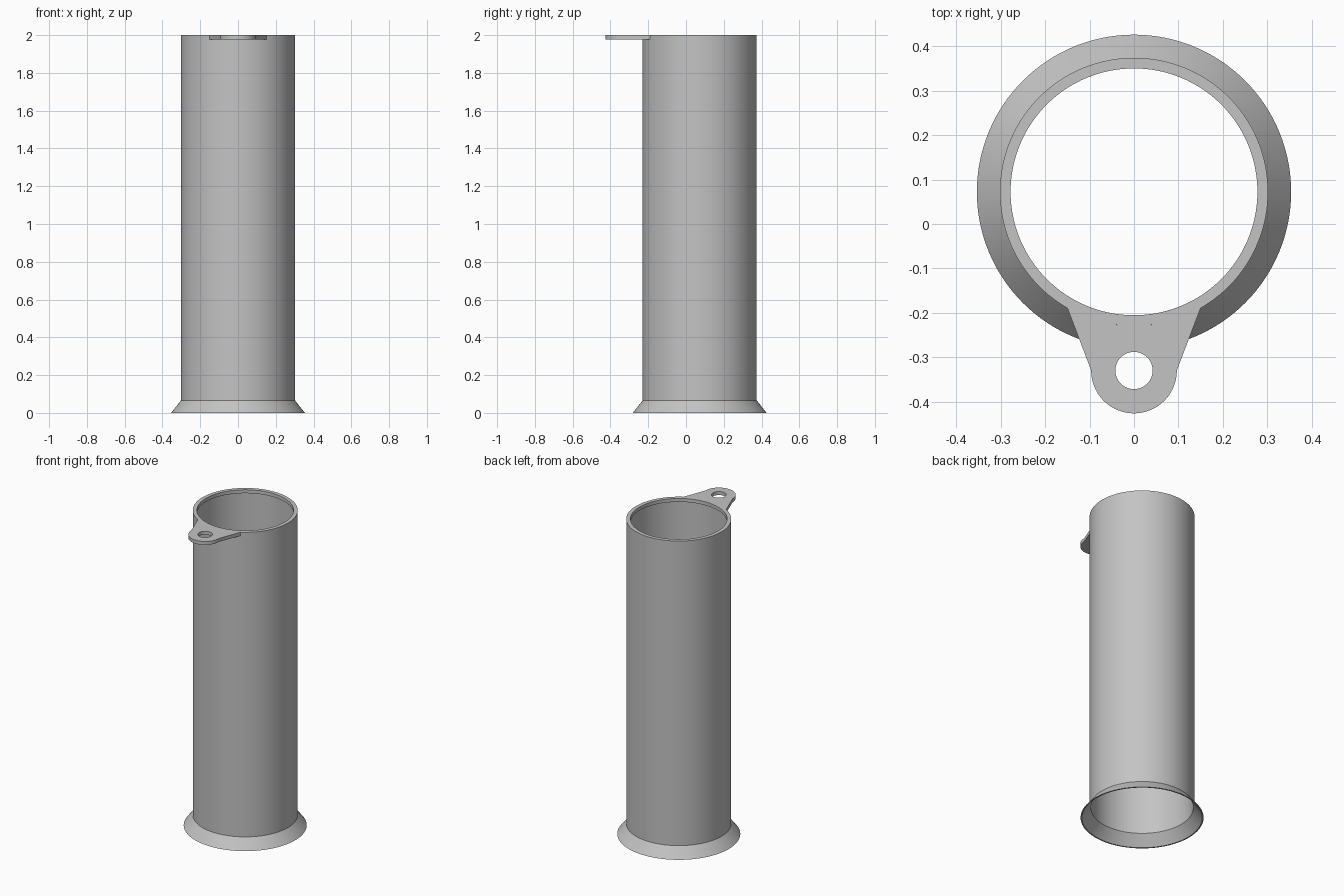
import bpy, bmesh
from math import sin, cos, pi, asin, atan2

if "Cube" in bpy.data.objects:
    bpy.data.objects.remove(bpy.data.objects["Cube"])

CY = 0.0725      # tube axis
SEG = 128
TOP, THICK = 2.0, 0.022
R_OUT = 0.302

grey = bpy.data.materials.new("light grey")
grey.use_nodes = True
colour = (0.55, 0.55, 0.55, 1)
grey.diffuse_color = colour
grey.node_tree.nodes["Principled BSDF"].inputs["Base Color"].default_value = colour


def finish(name, bm):
    bmesh.ops.recalc_face_normals(bm, faces=bm.faces)
    mesh = bpy.data.meshes.new(name)
    bm.to_mesh(mesh)
    bm.free()
    mesh.materials.append(grey)
    obj = bpy.data.objects.new(name, mesh)
    bpy.context.collection.objects.link(obj)
    bpy.ops.object.select_all(action='DESELECT')
    obj.select_set(True)
    bpy.context.view_layer.objects.active = obj
    bpy.ops.object.shade_smooth_by_angle(angle=pi / 6)
    return obj


def lathe(name, profile):
    """Revolve a closed (radius, height) profile round the tube axis."""
    bm = bmesh.new()
    rings = [[bm.verts.new((r * cos(2 * pi * i / SEG), CY + r * sin(2 * pi * i / SEG), z))
              for i in range(SEG)] for r, z in profile]
    for a, b in zip(rings, rings[1:] + rings[:1]):
        for i in range(SEG):
            j = (i + 1) % SEG
            bm.faces.new((a[i], a[j], b[j], b[i]))
    return finish(name, bm)


# Thin-walled tube with a flared foot and an inward lip at the mouth
lathe("flared_tube", [
    (0.354, 0), (R_OUT, 0.066), (R_OUT, TOP), (0.278, TOP),
    (0.278, TOP - THICK), (0.295, TOP - THICK), (0.295, 0.066), (0.346, 0)])

# Hanging tab: tapered sides, round end, one hole
HY, R_END, R_HOLE = -0.33, 0.0965, 0.042
half = asin(0.15 / R_OUT)
N = 48
outline = [(R_END * cos(-pi * i / N), HY + R_END * sin(-pi * i / N)) for i in range(N + 1)]
outline += [(R_OUT * sin(a), CY - R_OUT * cos(a))
            for a in (half * (2 * i / 16 - 1) for i in range(17))]
outline.sort(key=lambda p: atan2(p[1] - HY, p[0]))
hole = [(R_HOLE * cos(2 * pi * i / N), HY + R_HOLE * sin(2 * pi * i / N)) for i in range(N)]

bm = bmesh.new()
edges = []
for loop in (outline, hole):
    vs = [bm.verts.new((x, y, TOP - THICK)) for x, y in loop]
    edges += [bm.edges.new((vs[i - 1], vs[i])) for i in range(len(vs))]
bmesh.ops.triangle_fill(bm, edges=edges, use_beauty=True)
ext = bmesh.ops.extrude_face_region(bm, geom=bm.faces[:], use_keep_orig=True)
bmesh.ops.translate(bm, vec=(0, 0, THICK),
                    verts=[v for v in ext["geom"] if isinstance(v, bmesh.types.BMVert)])
finish("hanging_tab", bm)
